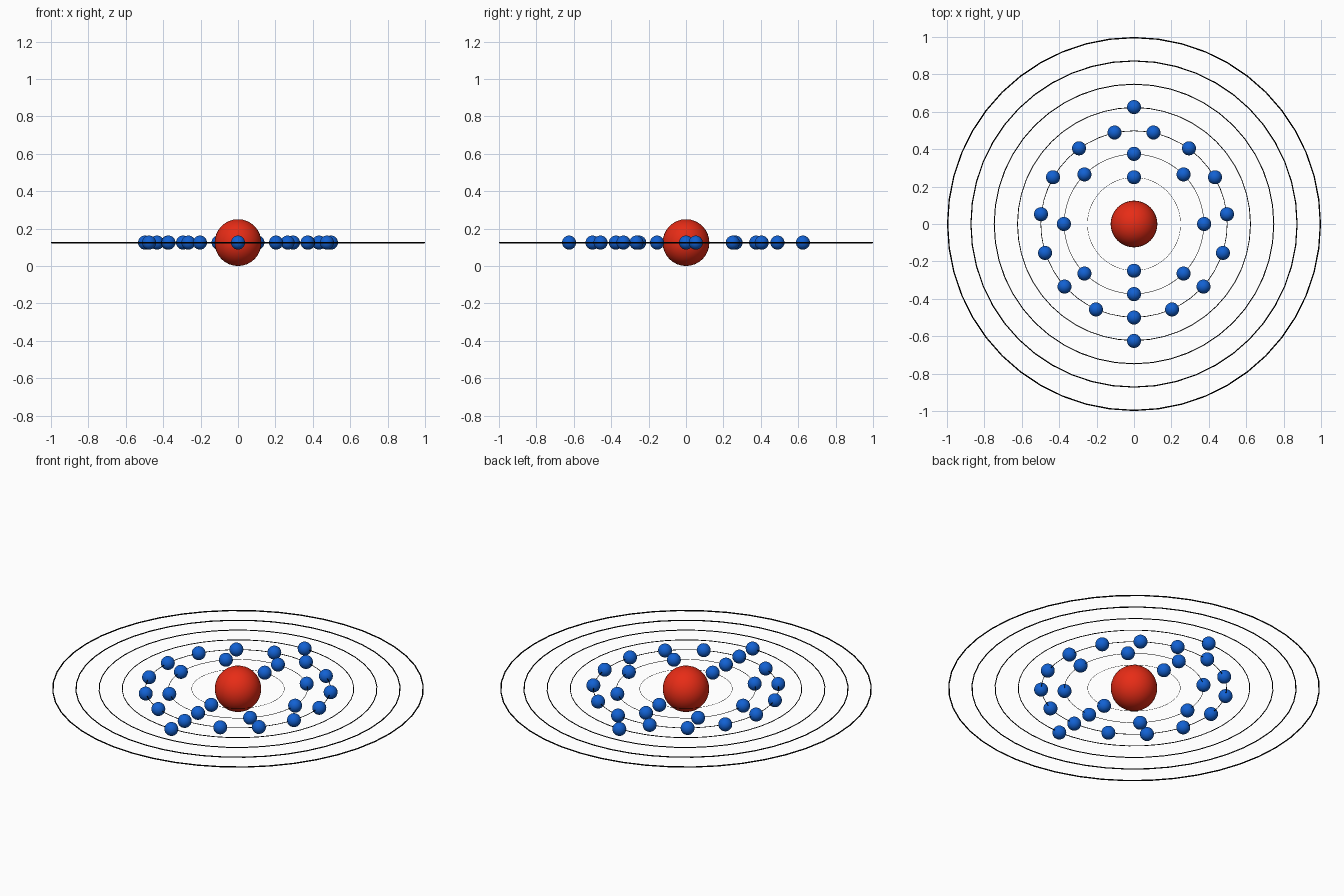
import bpy
from math import sin, cos, pi, tau

if "Cube" in bpy.data.objects:
    bpy.data.objects.remove(bpy.data.objects["Cube"])

Z = 0.125  # height of the orbital plane


def material(name, rgb):
    m = bpy.data.materials.new(name)
    m.diffuse_color = (*rgb, 1)
    m.use_nodes = True
    m.node_tree.nodes["Principled BSDF"].inputs["Base Color"].default_value = m.diffuse_color
    return m


red = material("red", (0.8, 0.025, 0.008))
blue = material("blue", (0.006, 0.12, 0.65))
black = material("black", (0, 0, 0))


def finish(name, mat):
    ob = bpy.context.object
    ob.name = name
    ob.data.materials.append(mat)
    bpy.ops.object.shade_smooth()
    return ob


def ball(name, radius, x, y, mat, segments, rings):
    bpy.ops.mesh.primitive_uv_sphere_add(
        segments=segments, ring_count=rings, radius=radius, location=(x, y, Z))
    return finish(name, mat)


# Nucleus
ball("nucleus", 0.125, 0, 0, red, 32, 16)

# Seven thin orbit rings, thickness growing with radius
for i in range(7):
    r = 0.25 + 0.125 * i
    tube = 0.0035 * r
    bpy.ops.mesh.primitive_torus_add(
        major_radius=r - tube, minor_radius=tube,
        major_segments=48, minor_segments=12, location=(0, 0, Z))
    finish(f"orbit_ring_{i + 1}", black)

# Electrons evenly spaced on the four inner rings, starting at the front
for shell, count in enumerate((2, 8, 15, 2)):
    r = 0.25 + 0.125 * shell
    for k in range(count):
        a = -pi / 2 + tau * k / count
        ball(f"electron_{shell + 1}_{k + 1}", 0.0375,
             r * cos(a), r * sin(a), blue, 32, 16)
